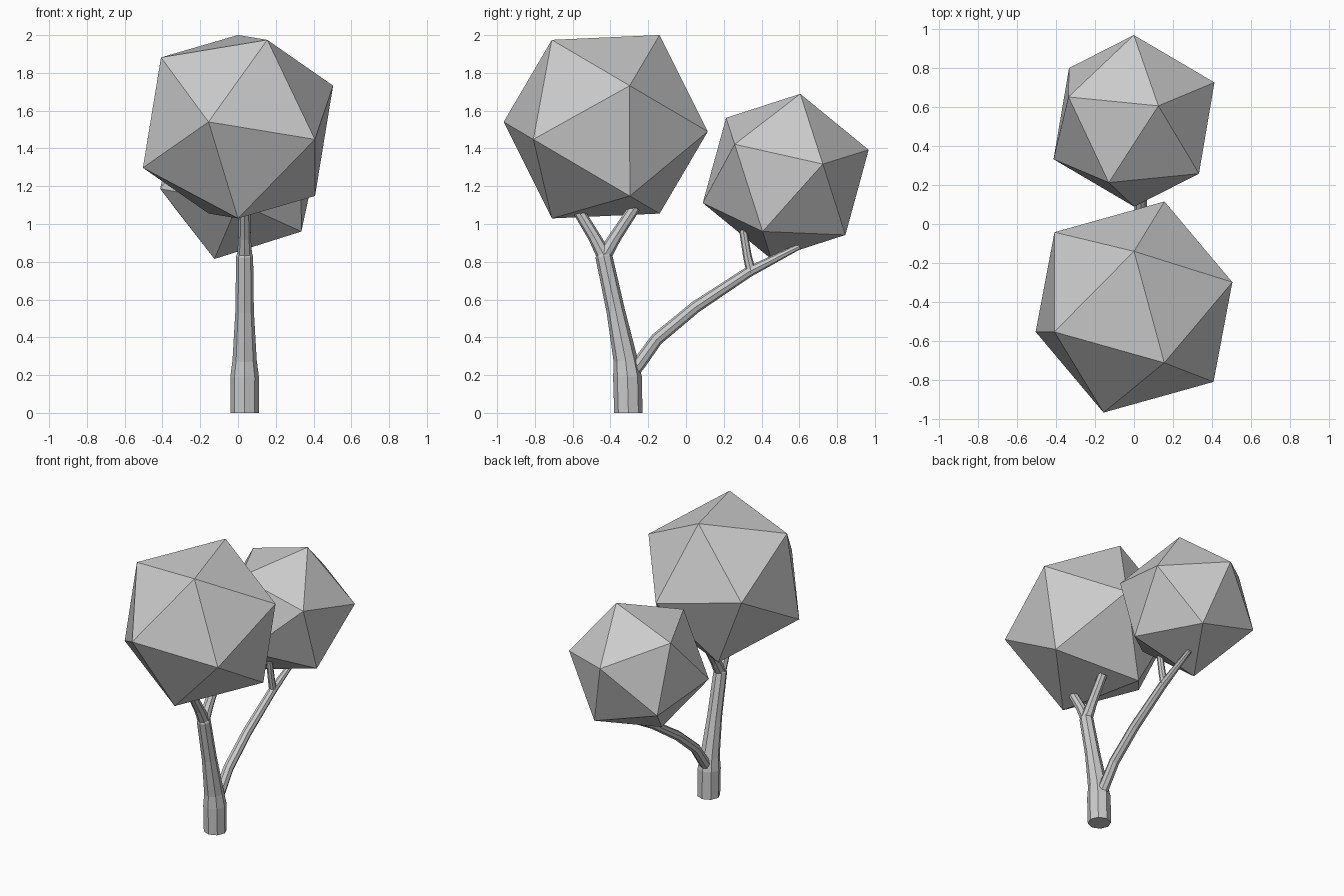
import bpy, bmesh
from math import sin, cos, pi
from mathutils import Vector, Matrix

if "Cube" in bpy.data.objects:
    bpy.data.objects.remove(bpy.data.objects["Cube"])

X = 0.035  # all wood lies in this plane


def finish(bm, name):
    bmesh.ops.recalc_face_normals(bm, faces=bm.faces)
    me = bpy.data.meshes.new(name)
    bm.to_mesh(me)
    bm.free()
    bpy.context.collection.objects.link(bpy.data.objects.new(name, me))


def limb(name, path, sides=8):
    """Tapered tube through (y, z, radius) points."""
    bm = bmesh.new()
    pts = [Vector((X, y, z)) for y, z, r in path]
    rings = []
    for i, p in enumerate(pts):
        t = (pts[min(i + 1, len(pts) - 1)] - pts[max(i - 1, 0)]).normalized()
        if p.z == 0:
            t = Vector((0, 0, 1))  # flat on the ground
        u = Vector((1, 0, 0))
        v = t.cross(u)
        r = path[i][2]
        rings.append([bm.verts.new(p + r * (u * cos(a) + v * sin(a)))
                      for a in (2 * pi * k / sides for k in range(sides))])
    for a, b in zip(rings, rings[1:]):
        for k in range(sides):
            n = (k + 1) % sides
            bm.faces.new((a[k], a[n], b[n], b[k]))
    bm.faces.new(rings[0])
    bm.faces.new(rings[-1])
    finish(bm, name)


def frame(a, b):
    """Orthonormal axes from two directions."""
    a = a.normalized()
    c = a.cross(b).normalized()
    return Matrix((a, c, a.cross(c))).transposed()


def foliage(name, centre, radius, d1, d2):
    """Icosahedron turned so two neighbouring corners point along d1 and d2."""
    bm = bmesh.new()
    bmesh.ops.create_icosphere(bm, subdivisions=1, radius=radius)
    top = max(bm.verts, key=lambda v: v.co.z)
    near = top.link_edges[0].other_vert(top)
    rot = frame(Vector(d1), Vector(d2)) @ frame(top.co, near.co).transposed()
    for v in bm.verts:
        v.co = rot @ v.co + Vector(centre)
    finish(bm, name)


# Leaf masses
foliage("large_foliage", (0, -0.425, 1.515), 0.563, (0, .285, .485), (.155, -.285, .46))
foliage("small_foliage", (0, 0.528, 1.252), 0.461, (.125, .077, .438), (0, .437, .143))

# Trunk and its fork
limb("trunk", [(-.305, 0, .075), (-.31, .19, .076), (-.32, .28, .064),
               (-.372, .54, .049), (-.435, .83, .045), (-.44, .865, .03)])
limb("fork_front", [(-.432, .83, .04), (-.485, .93, .033), (-.57, 1.07, .03)])
limb("fork_back", [(-.435, .83, .04), (-.375, .93, .033), (-.27, 1.09, .03)])

# Long side branch and its twig
limb("side_branch", [(-.30, .20, .04), (-.245, .265, .036), (-.155, .39, .034),
                     (.05, .56, .032), (.33, .745, .028), (.6, .882, .016)])
limb("twig", [(.345, .745, .026), (.325, .83, .023), (.302, .97, .021)])
